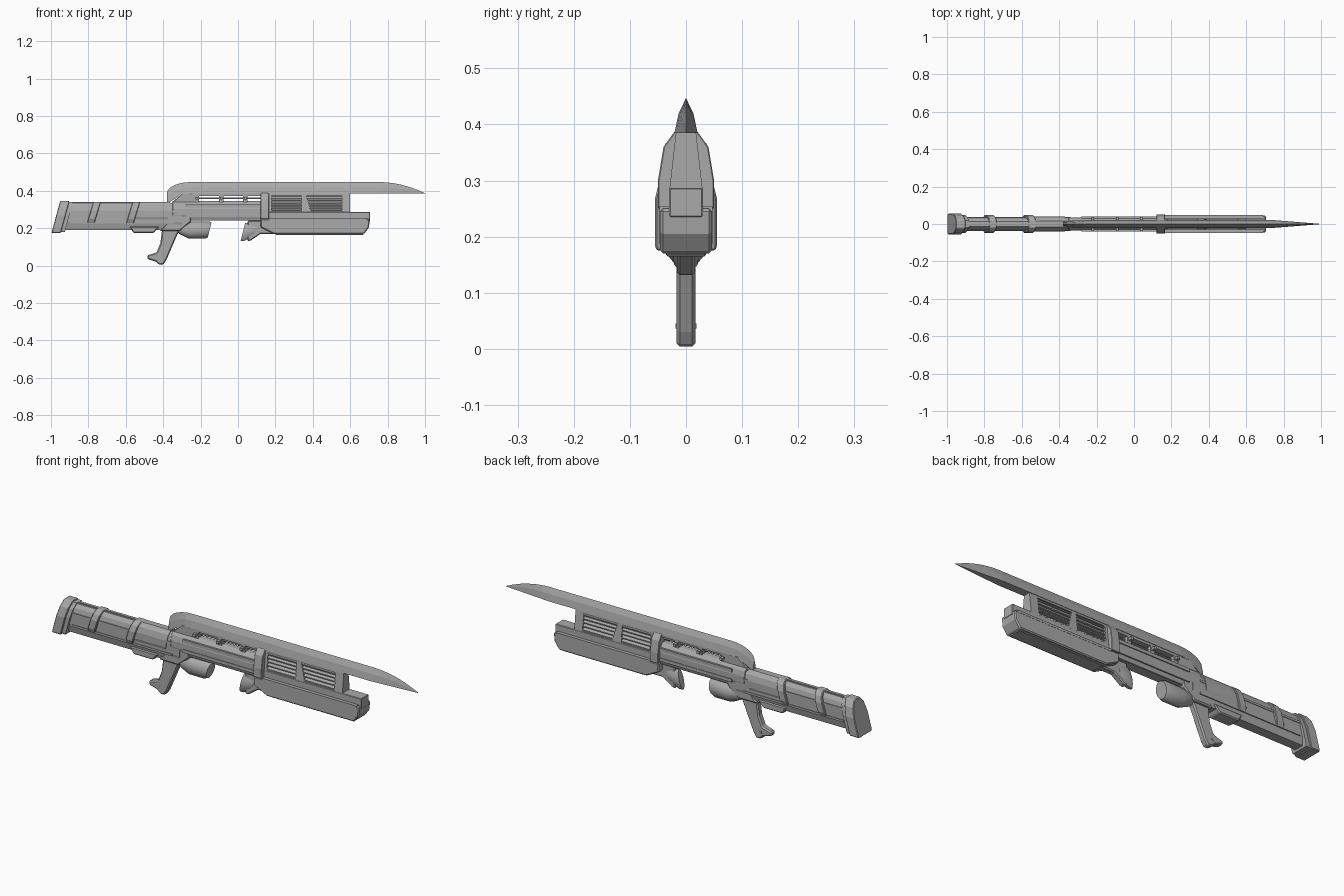
import bpy, bmesh, math

if "Cube" in bpy.data.objects:
    bpy.data.objects.remove(bpy.data.objects["Cube"], do_unlink=True)

SHADE = 0.4
BLADE_BASE = 0.385   # underside of the blade, top of the vented panel
BLADE_HEIGHT = 0.06

grey = bpy.data.materials.new("gunmetal_grey")
grey.use_nodes = True
grey.diffuse_color = (SHADE, SHADE, SHADE, 1)
shader = grey.node_tree.nodes["Principled BSDF"]
shader.inputs["Base Color"].default_value = grey.diffuse_color


def activate(ob):
    bpy.ops.object.select_all(action='DESELECT')
    ob.select_set(True)
    bpy.context.view_layer.objects.active = ob


def loft(name, rings, bevel=0.0):
    """Skin a row of equal closed rings and cap both ends."""
    bm = bmesh.new()
    loops = [[bm.verts.new(point) for point in ring] for ring in rings]
    count = len(loops[0])
    for near, far in zip(loops, loops[1:]):
        for i in range(count):
            j = (i + 1) % count
            bm.faces.new((near[i], near[j], far[j], far[i]))
    bm.faces.new(reversed(loops[0]))
    bm.faces.new(loops[-1])
    bmesh.ops.recalc_face_normals(bm, faces=bm.faces)
    mesh = bpy.data.meshes.new(name)
    bm.to_mesh(mesh)
    bm.free()
    mesh.materials.append(grey)
    ob = bpy.data.objects.new(name, mesh)
    bpy.context.collection.objects.link(ob)
    if bevel:
        modifier = ob.modifiers.new("bevel", 'BEVEL')
        modifier.width = bevel
        modifier.segments = 1
        modifier.limit_method = 'ANGLE'
    return ob


def bar(name, start, end, half, lean=0.0, bevel=0.0):
    """Mirrored cross-section (y, z) run along x; lean moves the top forward."""
    section = half + [(-y, z) for y, z in reversed(half)]
    middle = sum(z for y, z in half) / len(half)
    rings = [[(x + lean * (z - middle), y, z) for y, z in section] for x in (start, end)]
    return loft(name, rings, bevel)


def shell(name, start, end, width, low, high, crown=0.3, foot=0.3, lean=0.0, bevel=0.0):
    """Bar with chamfered corners; crown and foot are chamfer heights as fractions."""
    tall = high - low
    half = [(width * 0.4, high), (width * 0.8, high - tall * crown * 0.4), (width, high - tall * crown)]
    half += [(width, low + tall * foot), (width * (1 - foot), low)]
    return bar(name, start, end, half, lean, bevel)


def block(name, start, end, width, low, high, bevel=0.0):
    return bar(name, start, end, [(width, high), (width, low)], bevel=bevel)


def plate(name, outline, width, bevel=0.0):
    """Side outline (x, z) given thickness in y."""
    return loft(name, [[(x, y, z) for x, z in outline] for y in (-width, width)], bevel)


def barrel(name, stations, sides=12, lean=0.0):
    """Rounded part along x from (x, centre z, y radius, z radius) stations."""
    turns = [math.tau * i / sides for i in range(sides)]
    rings = [[(x + lean * tall * math.sin(t), wide * math.cos(t), centre + tall * math.sin(t)) for t in turns]
             for x, centre, wide, tall in stations]
    ob = loft(name, rings)
    activate(ob)
    bpy.ops.object.shade_smooth_by_angle(angle=math.radians(35))


def rails(name, heights, start, end, width, size):
    for label, z in zip(("lower", "upper"), heights):
        block(f"{name}_{label}", start, end, width, low=z - size, high=z + size)


# Shoulder pad and rear tube
shell("shoulder_pad", start=-0.975, end=-0.925, width=0.055, low=0.175, high=0.345,
      crown=0.45, foot=0.05, lean=0.27, bevel=0.003)
shell("pad_rim", start=-0.93, end=-0.905, width=0.047, low=0.18, high=0.34, crown=0.45, foot=0.05, lean=0.27)
shell("rear_tube", start=-0.93, end=-0.3, width=0.035, low=0.19, high=0.335)
block("top_rib", start=-0.9, end=-0.37, width=0.007, low=0.3, high=0.34)
rails("tube_rail", (0.23, 0.29), start=-0.9, end=-0.34, width=0.038, size=0.005)

# Clamping bands and sleeve on the rear tube
for name, x in (("rear_band", -0.77), ("middle_band", -0.56)):
    shell(name, start=x - 0.02, end=x + 0.02, width=0.047, low=0.225, high=0.34,
          crown=0.4, foot=0.2, lean=0.3, bevel=0.003)
shell("tube_sleeve", start=-0.55, end=-0.37, width=0.039, low=0.225, high=0.34, crown=0.4, lean=0.15)
plate("lower_shoe", [(-0.58, 0.21), (-0.56, 0.175), (-0.45, 0.175), (-0.42, 0.21)], width=0.034, bevel=0.005)

# Receiver
shell("receiver", start=-0.35, end=0.15, width=0.036, low=0.24, high=0.345, crown=0.4, bevel=0.002)
plate("receiver_tail", [(-0.42, 0.185), (-0.31, 0.185), (-0.25, 0.235), (-0.25, 0.27), (-0.34, 0.27)],
      width=0.032, bevel=0.006)
rails("receiver_rail", (0.268, 0.318), start=-0.28, end=0.13, width=0.039, size=0.008)

# Open slot under the blade, with rod, posts and clips
plate("slot_back", [(-0.36, 0.33), (-0.23, 0.33), (-0.23, BLADE_BASE), (-0.3, BLADE_BASE)], width=0.018, bevel=0.003)
block("slot_top_rail", start=-0.25, end=0.14, width=0.018, low=0.373, high=BLADE_BASE)
barrel("slot_rod", [(x, 0.36, 0.005, 0.005) for x in (-0.25, 0.14)], sides=8)
for i in range(3):
    x = -0.22 + 0.13 * i
    block(f"slot_post_{i}", x - 0.012, x + 0.012, width=0.018, low=0.34, high=0.38)
    block(f"slot_clip_{i}", x - 0.007, x + 0.007, width=0.037, low=0.353, high=0.366)


# Long blade: flat base, sharp upper edge, hooked heel and tapered point
def blade_ring(x):
    heel = max(0, (-0.25 - x) / 0.13)
    point = max(0, (x - 0.75) / 0.25)
    low = BLADE_BASE - BLADE_HEIGHT * min(1, heel) ** 2
    top = BLADE_BASE + BLADE_HEIGHT * math.sqrt(max(0, 1 - heel ** 2)) * (1 - point ** 2) + 0.002
    width = 0.02 * (1 - heel / 2) * (1 - point) + 0.0005
    shoulder = low + (top - low) * 0.55
    half = [(width, low), (width * 0.65, shoulder)]
    return [(x, y, z) for y, z in half] + [(x, 0, top)] + [(x, -y, z) for y, z in reversed(half)]


heel_steps = [-0.25 - 0.13 * math.cos(math.pi / 2 * i / 6) for i in range(7)]
point_steps = [0.75 + 0.25 * i / 6 for i in range(7)]
loft("blade", [blade_ring(x) for x in heel_steps + point_steps])

# Collar and vented panel
bar("collar", start=0.12, end=0.166, half=[(0.02, 0.388), (0.04, 0.36), (0.05, 0.3), (0.05, 0.25)], bevel=0.002)
panel = bar("vent_panel", start=0.15, end=0.6, half=[(0.018, BLADE_BASE), (0.03, 0.28)])
for left, right, slant in ((0.18, 0.34, 0), (0.39, 0.555, 0.025)):
    cutter = plate("vent_cutter", [(left, 0.29), (right, 0.29), (right, 0.375), (left - slant, 0.375)], width=0.1)
    cut = panel.modifiers.new("vent", 'BOOLEAN')
    cut.operation = 'DIFFERENCE'
    cut.solver = 'EXACT'
    cut.object = cutter
    activate(panel)
    bpy.ops.object.modifier_apply(modifier=cut.name)
    bpy.data.objects.remove(cutter, do_unlink=True)
block("vent_core", start=0.16, end=0.59, width=0.012, low=0.285, high=0.38)
for i in range(5):
    z = 0.292 + 0.018 * i
    edge = 0.027 - 0.002 * i
    bar(f"vent_slat_{i}", start=0.16, end=0.575, half=[(0.01, z + 0.013), (edge, z + 0.005), (edge, z)])

# Front housing with chamfered muzzle
block("housing_ridge", start=0.14, end=0.705, width=0.03, low=0.235, high=0.287, bevel=0.002)
plate("front_housing", [(0.12, 0.25), (0.705, 0.25), (0.7, 0.205), (0.675, 0.17), (0.19, 0.17), (0.12, 0.205)],
      width=0.046, bevel=0.005)
block("housing_trim", start=0.2, end=0.67, width=0.036, low=0.165, high=0.19, bevel=0.003)
block("housing_lip", start=0.165, end=0.69, width=0.047, low=0.243, high=0.254)

# Drum below the receiver, tapering to the rear
barrel("drum", [(-0.335, 0.21, 0.012, 0.02), (-0.3, 0.2, 0.03, 0.034), (-0.25, 0.19, 0.038, 0.046),
                (-0.165, 0.19, 0.038, 0.046), (-0.152, 0.19, 0.034, 0.04)], lean=0.25)

# Fore grip
barrel("fore_grip_cup", [(0.026, 0.18, 0.018, 0.05), (0.045, 0.18, 0.026, 0.05), (0.095, 0.19, 0.018, 0.036)],
       sides=10, lean=0.25)
plate("fore_grip_neck", [(0.05, 0.24), (0.2, 0.24), (0.2, 0.17), (0.12, 0.17), (0.07, 0.135), (0.05, 0.13)],
      width=0.016, bevel=0.005)

# Rear grip with flared foot
plate("rear_grip", [(-0.405, 0.2), (-0.305, 0.2), (-0.325, 0.165), (-0.383, 0.03), (-0.4, 0.004),
                    (-0.425, 0.006), (-0.44, 0.022), (-0.485, 0.035), (-0.485, 0.055), (-0.435, 0.07),
                    (-0.415, 0.12)], width=0.017, bevel=0.006)
block("grip_pin", start=-0.43, end=-0.42, width=0.0185, low=0.036, high=0.045)
